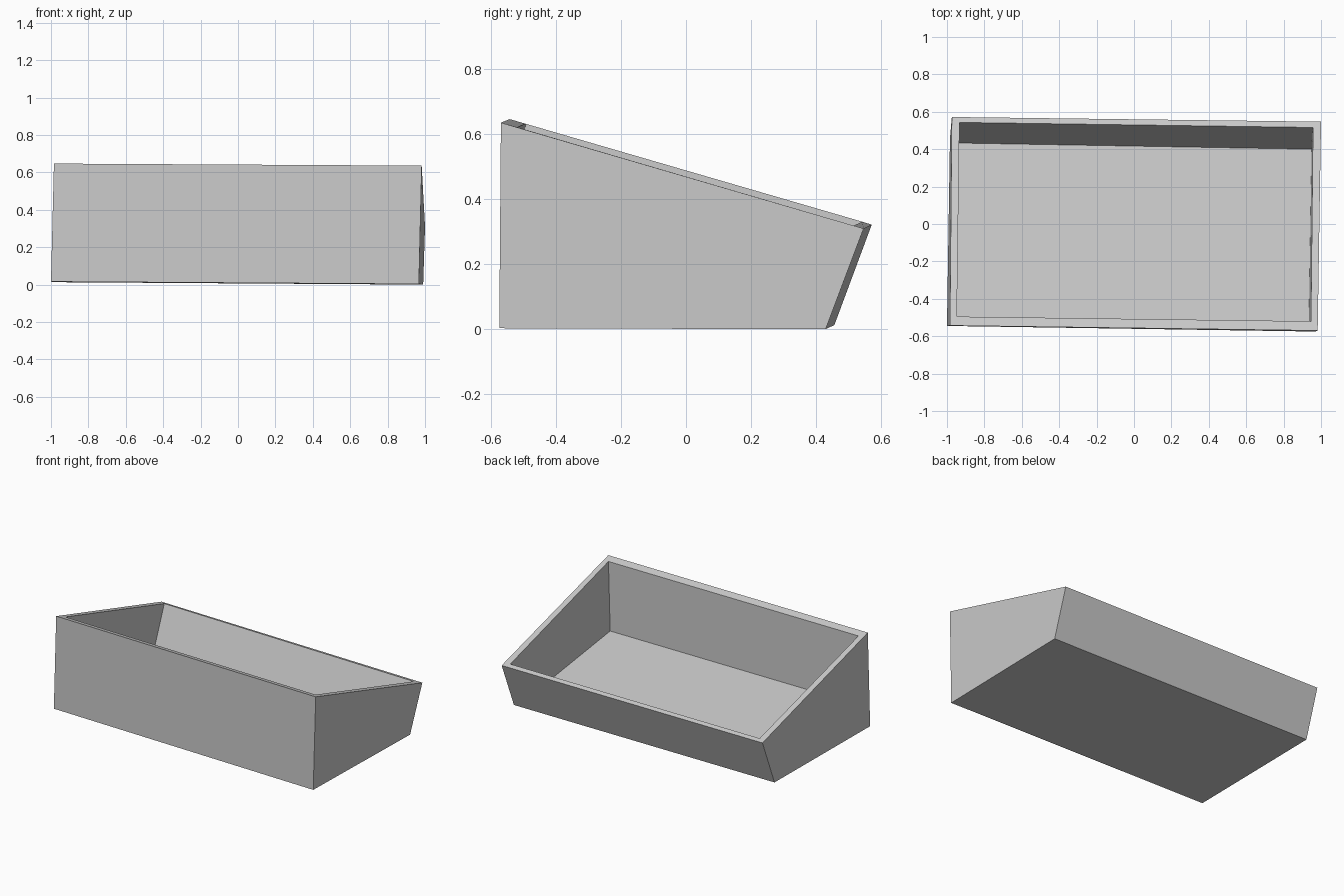
import bpy
import bmesh

cube = bpy.data.objects.get("Cube")
if cube:
    bpy.data.objects.remove(cube, do_unlink=True)

# Plain grey material
grey = bpy.data.materials.new("plain_grey")
grey.use_nodes = True
colour = (0.6, 0.6, 0.6, 1)
grey.diffuse_color = colour
grey.node_tree.nodes["Principled BSDF"].inputs["Base Color"].default_value = colour

# Corner loops, each ordered front left, front right, back right, back left as seen from above
outer_base = [(-1, -.545, .016), (.967, -.575, .003), (.99, .43, 0), (-.984, .457, .013)]
outer_rim = [(-.984, -.543, .647), (.982, -.57, .636), (1, .547, .31), (-.974, .572, .322)]
inner_rim = [(-.947, -.495, .633), (.946, -.52, .622), (.957, .516, .319), (-.933, .543, .331)]
inner_floor = [(-.956, -.497, .165), (.935, -.523, .152), (.95, .4, .014), (-.94, .433, .03)]

# Open tray: base, outer walls, sloping rim, inner walls and tilted floor
bm = bmesh.new()
loops = [[bm.verts.new(p) for p in ring]
         for ring in (outer_base, outer_rim, inner_rim, inner_floor)]
bm.faces.new(reversed(loops[0]))
for low, high in zip(loops, loops[1:]):
    for i in range(4):
        j = (i + 1) % 4
        bm.faces.new((low[i], low[j], high[j], high[i]))
bm.faces.new(loops[-1])
bmesh.ops.recalc_face_normals(bm, faces=bm.faces)

mesh = bpy.data.meshes.new("sloped_tray")
bm.to_mesh(mesh)
bm.free()
mesh.materials.append(grey)
tray = bpy.data.objects.new("sloped_tray", mesh)
bpy.context.collection.objects.link(tray)
